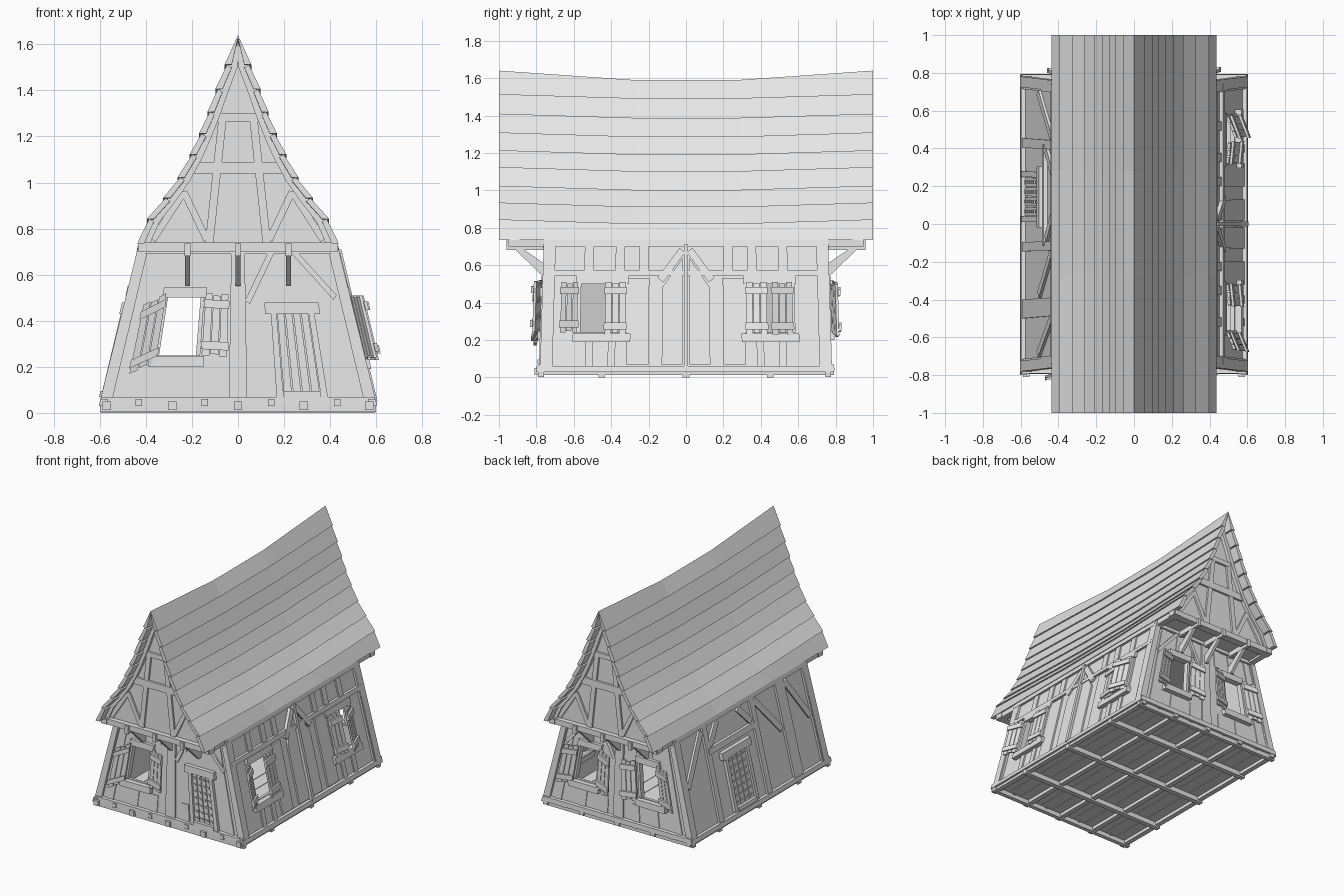
import bpy, bmesh, math

mat = bpy.data.materials.new("weathered_grey")
mat.diffuse_color = (0.8, 0.8, 0.8, 1)


def hw(z):                                   # half width of the leaning house at height z
    return 0.58 - 0.238 * (z - 0.04)


def hd(z):                                   # half depth at height z
    return 0.765 - 0.03 * (z - 0.04)


# wall spaces: u along the wall, z up, d outwards
def front(u, z, d): return (u * hw(z) / 0.58, -hd(z) - d, z)
def back(u, z, d): return (u * hw(z) / 0.58, hd(z) + d, z)
def right(u, z, d): return (hw(z) + d, u * hd(z) / 0.765, z)
def left(u, z, d): return (-hw(z) - d, u * hd(z) / 0.765, z)
def gable_f(u, z, d): return (u, -0.91 - d, z)
def gable_b(u, z, d): return (u, 0.91 + d, z)
def world(u, z, d): return (u, d, z)


class Part:
    def __init__(self, name):
        self.name, self.bm = name, bmesh.new()

    def slab(self, P, pts, d0, d1):          # polygon in wall space, given a thickness
        a = [self.bm.verts.new(P(u, z, d0)) for u, z in pts]
        b = [self.bm.verts.new(P(u, z, d1)) for u, z in pts]
        n = len(pts)
        self.bm.faces.new(a)
        self.bm.faces.new(b[::-1])
        for i in range(n):
            j = (i + 1) % n
            self.bm.faces.new((a[i], b[i], b[j], a[j]))

    def rect(self, P, u0, u1, z0, z1, d0, d1):
        self.slab(P, [(u0, z0), (u1, z0), (u1, z1), (u0, z1)], d0, d1)

    def beam(self, P, a, b, w, d0=-0.005, d1=0.014):   # slanted timber
        dx, dz = b[0] - a[0], b[1] - a[1]
        l = math.hypot(dx, dz)
        ox, oz = -dz / l * w / 2, dx / l * w / 2
        self.slab(P, [(a[0] - ox, a[1] - oz), (b[0] - ox, b[1] - oz),
                      (b[0] + ox, b[1] + oz), (a[0] + ox, a[1] + oz)], d0, d1)

    def done(self):
        bmesh.ops.recalc_face_normals(self.bm, faces=self.bm.faces)
        me = bpy.data.meshes.new(self.name)
        self.bm.to_mesh(me)
        self.bm.free()
        me.materials.append(mat)
        bpy.context.collection.objects.link(bpy.data.objects.new(self.name, me))


def wall(name, P, half, holes, top=0.735):   # thick wall with (u0, u1, z0, z1) openings
    p, u = Part(name), -half
    for u0, u1, z0, z1 in sorted(holes):
        p.rect(P, u, u0, 0.04, top, -0.02, 0)
        p.rect(P, u0, u1, 0.04, z0, -0.02, 0)
        p.rect(P, u0, u1, z1, top, -0.02, 0)
        u = u1
    p.rect(P, u, half, 0.04, top, -0.02, 0)
    p.done()


def window(p, P, u0, u1, z0, z1):            # frame, lintel and sill
    for u in (u0, u1):
        s = -0.02 if u == u0 else 0.02
        p.rect(P, min(u, u + s), max(u, u + s), z0, z1, -0.025, 0.014)
    p.rect(P, u0 - 0.03, u1 + 0.03, z1, z1 + 0.045, -0.025, 0.022)
    p.rect(P, u0 - 0.04, u1 + 0.04, z0 - 0.05, z0 - 0.005, -0.025, 0.035)


def shutter(p, P, u0, u1, z0, z1, hinge, swing, sag=0):   # three planks and two battens
    Q = lambda u, z, d: P(u, z + sag * (u - hinge), d + swing * abs(u - hinge))
    w = (u1 - u0) / 3
    for i in range(3):
        e = 0.008 * (i % 2)
        p.rect(Q, u0 + i * w + 0.002, u0 + (i + 1) * w - 0.002, z0 + e, z1 - e, 0.018, 0.032)
    for z in (z0 + 0.045, z1 - 0.045):
        p.rect(Q, u0 - 0.004, u1 + 0.004, z - 0.018, z + 0.018, 0.03, 0.044)


def door(p, P, u0, u1, z0, z1):              # planks with nail rows, in a frame
    w = (u1 - u0) / 4
    for i in range(4):
        p.rect(P, u0 + i * w + 0.003, u0 + (i + 1) * w - 0.003, z0, z1, -0.005, 0.01)
        for k in range(7):
            c, z = u0 + (i + 0.5) * w, z0 + 0.03 + k * (z1 - z0 - 0.06) / 6
            p.rect(P, c - 0.008, c + 0.008, z - 0.006, z + 0.006, 0.01, 0.016)
    for a, b in ((u0 - 0.03, u0), (u1, u1 + 0.03)):
        p.rect(P, a, b, z0 - 0.02, z1, -0.005, 0.022)
    p.rect(P, u0 - 0.06, u1 + 0.06, z1, z1 + 0.05, -0.005, 0.028)
    p.rect(P, u0, u1, z0 - 0.02, z0 + 0.005, -0.005, 0.03)


# floor with joists underneath
p = Part("floor_planks")
for i in range(12):
    x = -0.57 + i * 0.095
    p.rect(world, x + 0.002, x + 0.093, 0.035, 0.05, -0.76, 0.76)
p.done()
p = Part("floor_joists")
for x in (-0.57, -0.285, 0, 0.285, 0.57):
    p.rect(world, x - 0.018, x + 0.018, 0.012, 0.05, -0.81, 0.79)
for x in (-0.43, -0.145, 0.145, 0.43):
    p.rect(world, x - 0.014, x + 0.014, 0.03, 0.06, 0.75, 0.79)
    p.rect(world, x - 0.014, x + 0.014, 0.03, 0.06, -0.80, -0.75)
for y in (-0.45, 0, 0.45):
    p.rect(world, -0.595, 0.595, 0, 0.035, y - 0.018, y + 0.018)
for y in (-0.775, 0.76):
    p.rect(world, -0.6, 0.6, 0.003, 0.035, y - 0.015, y + 0.015)
p.done()
p = Part("upper_floor")
p.rect(world, -0.41, 0.41, 0.715, 0.73, -0.91, 0.91)
p.done()

# walls
WIN, WIN_B = (-0.375, -0.2, 0.25, 0.5), (0.2, 0.375, 0.25, 0.5)
R1, R2 = (-0.57, -0.34, 0.24, 0.5), (0.34, 0.57, 0.24, 0.5)
wall("front_wall", front, 0.58, [WIN])
wall("back_wall", back, 0.58, [WIN, WIN_B])
wall("right_wall", right, 0.765, [R1, R2])
wall("left_wall", left, 0.765, [])

# end wall timbers
for name, P in (("front_timbers", front), ("back_timbers", back)):
    p = Part(name)
    p.rect(P, -0.6, 0.6, 0.035, 0.07, -0.01, 0.028)
    p.rect(P, -0.59, 0.59, 0.69, 0.72, -0.01, 0.018)
    for s in (-1, 1):
        p.rect(P, min(s * 0.55, s * 0.602), max(s * 0.55, s * 0.602), 0.04, 0.735, -0.04, 0.016)
        p.rect(P, s * 0.49 - 0.025, s * 0.49 + 0.025, 0.07, 0.70, -0.005, 0.006)
    p.rect(P, -0.04, 0.04, 0.07, 0.70, -0.005, 0.012)
    for u in (-0.3, -0.14, 0.12) + ((0.3,) if P is back else ()):
        p.rect(P, u - 0.03, u + 0.03, 0.07, 0.19, -0.005, 0.005)
        p.rect(P, u - 0.03, u + 0.03, 0.56, 0.70, -0.005, 0.005)
    p.beam(P, (0.05, 0.48), (0.2, 0.7), 0.03)
    p.beam(P, (0.52, 0.5), (0.33, 0.7), 0.03)
    p.done()

# side wall timbers
for name, P in (("right_timbers", right), ("left_timbers", left)):
    p = Part(name)
    p.rect(P, -0.80, 0.79, 0.03, 0.06, -0.01, 0.022)
    p.rect(P, -0.76, 0.76, 0.70, 0.735, -0.01, 0.018)
    for s in (-1, 1):
        p.rect(P, min(s * 0.715, s * 0.775), max(s * 0.715, s * 0.775), 0.04, 0.71, -0.03, 0.016)
    if P is right:
        p.rect(P, -0.76, 0.76, 0.545, 0.575, -0.005, 0.018)
        p.rect(P, -0.012, 0.012, 0.05, 0.71, -0.005, 0.028)
        for s in (-1, 1):
            p.slab(P, [(s * 0.018, 0.07), (s * 0.13, 0.07), (s * 0.13, 0.48), (s * 0.018, 0.64)], -0.005, 0.012)
            p.beam(P, (s * 0.14, 0.52), (s * 0.02, 0.68), 0.04, -0.005, 0.02)
            p.rect(P, s * 0.26 - 0.06, s * 0.26 + 0.06, 0.07, 0.53, -0.005, 0.012)
            for u in (0.23, 0.36, 0.53):
                p.rect(P, s * u - 0.025, s * u + 0.025, 0.57, 0.70, -0.005, 0.01)
            for u in (0.4, 0.52):
                p.rect(P, s * u - 0.02, s * u + 0.02, 0.06, 0.19, -0.005, 0.01)
    else:
        for u, w in ((0.43, 0.05), (-0.12, 0.05), (-0.45, 0.1)):
            p.rect(P, u - w / 2, u + w / 2, 0.05, 0.71, -0.005, 0.016)
        p.rect(P, -0.12, 0.43, 0.51, 0.55, -0.005, 0.02)
        for a, b in (((0.71, 0.38), (0.47, 0.68)), ((0.40, 0.56), (0.28, 0.69)), ((-0.08, 0.56), (0.04, 0.69)),
                     ((-0.15, 0.68), (-0.38, 0.4)), ((-0.70, 0.38), (-0.51, 0.68))):
            p.beam(P, a, b, 0.045)
    p.done()

# windows, shutters and doors
p = Part("window_frames")
for P, holes in ((front, [WIN]), (back, [WIN, WIN_B]), (right, [R1, R2])):
    for h in holes:
        window(p, P, *h)
p.done()
p = Part("shutters")
shutter(p, front, -0.50, -0.385, 0.22, 0.52, -0.385, 0.2, 0.45)
shutter(p, front, -0.175, -0.05, 0.25, 0.52, -0.175, 0.25, -0.05)
shutter(p, back, -0.50, -0.385, 0.24, 0.52, -0.385, 0.2, 0.1)
shutter(p, back, -0.175, -0.06, 0.23, 0.51, -0.175, 0.25)
shutter(p, back, 0.06, 0.18, 0.24, 0.52, 0.18, 0.2, 0.2)
shutter(p, back, 0.385, 0.50, 0.22, 0.5, 0.385, 0.25)
shutter(p, right, -0.68, -0.585, 0.24, 0.51, -0.58, 0.4)
shutter(p, right, -0.44, -0.325, 0.23, 0.51, -0.325, 0.1)
shutter(p, right, 0.325, 0.44, 0.23, 0.51, 0.325, 0.1)
shutter(p, right, 0.465, 0.58, 0.23, 0.51, 0.58, 0.4)
p.done()
p = Part("doors")
door(p, front, 0.2, 0.365, 0.09, 0.43)
door(p, left, 0.04, 0.25, 0.09, 0.43)
p.done()

# roof profile: shingle rows from eave to ridge, sagging in the middle
PX = [0.425, 0.383, 0.313, 0.25, 0.197, 0.157, 0.12, 0.085, 0.045, 0]
PZ = [0.735, 0.82, 0.91, 1.0, 1.1, 1.19, 1.285, 1.385, 1.49, 1.59]
SAG = [0] + [0.022] * 8 + [0.05]
p = Part("roof_shingles")
for s in (-1, 1):
    for i in range(9):
        rings = []
        for y, k in ((-1, 1), (-0.28, 0), (0.28, 0), (1, 1)):
            z0, z1 = PZ[i] + k * SAG[i], PZ[i + 1] + k * SAG[i + 1]
            sec = [(PX[i] + 0.013, z0), (PX[i + 1] + (0.002 if i < 8 else 0), z1),
                   (max(PX[i + 1] - 0.018, 0), z1 - 0.012), (PX[i] - 0.018, z0)]
            rings.append([p.bm.verts.new((s * x, y, z)) for x, z in sec])
        for a, b in zip(rings, rings[1:]):
            for j in range(4):
                p.bm.faces.new((a[j], a[(j + 1) % 4], b[(j + 1) % 4], b[j]))
        p.bm.faces.new(rings[0])
        p.bm.faces.new(rings[-1][::-1])
p.done()

# gables with their framing, jetty beam and brackets
EZ = [z + g for z, g in zip(PZ, SAG)]
for name, P, E, sy in (("front", gable_f, front, -1), ("back", gable_b, back, 1)):
    p = Part(name + "_gable")
    half = [(x - 0.005, z) for x, z in zip(PX[:-1], EZ)]
    p.slab(P, half + [(0, 1.6)] + [(-x, z) for x, z in half[::-1]], -0.015, 0)
    p.done()
    p = Part(name + "_gable_timbers")
    for s in (-1, 1):
        for i in range(9):                   # rafters following the roof curve
            a, b = PX[i] - 0.008, max(PX[i + 1] - 0.008, 0)
            p.slab(P, [(s * a, EZ[i]), (s * b, EZ[i + 1] - (0.03 if i == 8 else 0)),
                       (s * max(b - 0.035, 0), EZ[i + 1] - (0.09 if i == 8 else 0.012)),
                       (s * (a - 0.035), EZ[i] - (0.012 if i else 0))], -0.005, 0.025)
        p.beam(P, (s * 0.125, 0.735), (s * 0.065, 1.30), 0.035)
        p.beam(P, (s * 0.135, 0.75), (s * 0.235, 0.96), 0.03)
        p.beam(P, (s * 0.37, 0.75), (s * 0.235, 0.96), 0.03)
    p.rect(P, -0.2, 0.2, 1.04, 1.09, -0.005, 0.016)
    p.rect(P, -0.11, 0.11, 1.265, 1.30, -0.005, 0.016)
    p.rect(P, -0.435, 0.435, 0.70, 0.74, -0.02, 0.035)
    p.done()
    p = Part(name + "_brackets")
    for x in (-0.22, 0, 0.22):
        side = lambda u, z, d, x=x: (x + d, sy * u, z)
        p.rect(side, 0.74, 0.96, 0.68, 0.735, -0.013, 0.013)
        p.slab(side, [(0.745, 0.55), (0.775, 0.55), (0.915, 0.685), (0.87, 0.685), (0.745, 0.6)], -0.011, 0.011)
    for s in (-1, 1):                        # side plates carried out under the eaves
        p.rect(world, min(s * 0.385, s * 0.428), max(s * 0.385, s * 0.428), 0.70, 0.735,
               min(sy * 0.72, sy * 0.95), max(sy * 0.72, sy * 0.95))
    p.done()
